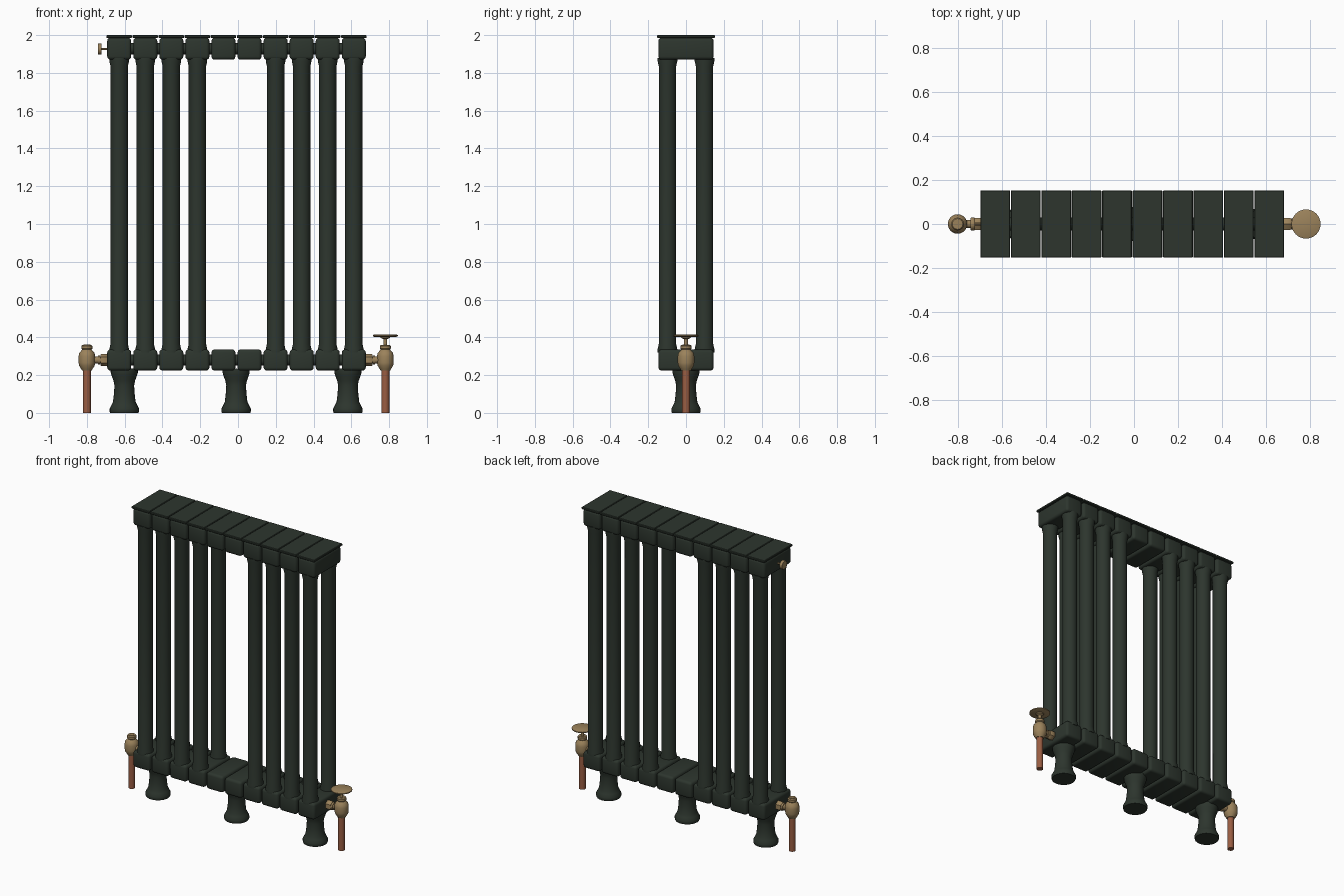
import bpy, bmesh, math
from mathutils import Matrix, Vector

if "Cube" in bpy.data.objects:
    bpy.data.objects.remove(bpy.data.objects["Cube"])


def material(name, rgb):
    m = bpy.data.materials.new(name)
    m.diffuse_color = (*rgb, 1)
    m.use_nodes = True
    m.node_tree.nodes["Principled BSDF"].inputs["Base Color"].default_value = m.diffuse_color
    return m


GREEN = material("dark green paint", (0.026, 0.036, 0.027))
BRASS = material("aged brass", (0.33, 0.225, 0.105))
COPPER = material("copper", (0.32, 0.11, 0.055))


def finish(bm, name, mat):
    bmesh.ops.recalc_face_normals(bm, faces=bm.faces)
    me = bpy.data.meshes.new(name)
    bm.to_mesh(me)
    bm.free()
    me.materials.append(mat)
    for p in me.polygons:
        p.use_smooth = True
    me.set_sharp_from_angle(angle=math.radians(35))
    ob = bpy.data.objects.new(name, me)
    bpy.context.collection.objects.link(ob)
    return ob


def lathe(name, mat, profile, loc, sides=24, axis="Z"):
    """Closed solid turned from (radius, height) points."""
    bm = bmesh.new()
    rings = []
    for r, h in profile:
        rings.append([bm.verts.new((r * math.cos(2 * math.pi * k / sides),
                                    r * math.sin(2 * math.pi * k / sides), h))
                      for k in range(sides)])
    for a, b in zip(rings, rings[1:]):
        for k in range(sides):
            n = (k + 1) % sides
            bm.faces.new((a[k], a[n], b[n], b[k]))
    bm.faces.new(rings[0][::-1])
    bm.faces.new(rings[-1])
    rot = Matrix.Rotation(math.pi / 2, 4, "Y") if axis == "X" else Matrix()
    bm.transform(Matrix.Translation(Vector(loc)) @ rot)
    return finish(bm, name, mat)


def box(name, mat, loc, size, bevel, segments):
    bm = bmesh.new()
    bmesh.ops.create_cube(bm, size=1)
    bm.transform(Matrix.Translation(Vector(loc)) @ Matrix.Diagonal((*size, 1)))
    bmesh.ops.bevel(bm, geom=bm.edges[:], offset=bevel, segments=segments,
                    profile=0.5, affect="EDGES")
    return finish(bm, name, mat)


# Ten sections; the middle two have no columns
PITCH = 0.138
XS = [-0.629 + i * PITCH for i in range(10)]
for i, x in enumerate(XS):
    box(f"top_header_{i}", GREEN, (x, 0, 1.928), (0.127, 0.292, 0.116), 0.017, 3)
    box(f"bottom_header_{i}", GREEN, (x, 0, 0.28), (0.127, 0.292, 0.112), 0.017, 3)
    box(f"cap_plate_{i}", GREEN, (x, 0, 1.992), (0.135, 0.305, 0.015), 0.003, 1)
    if i not in (4, 5):
        for side, y in (("front", -0.098), ("back", 0.098)):
            lathe(f"{side}_column_{i}", GREEN,
                  [(0.052, 0.32), (0.052, 0.338), (0.046, 0.365),
                   (0.046, 1.835), (0.052, 1.862), (0.052, 1.88)], (x, y, 0))

# Short joints between neighbouring sections
for i, x in enumerate(XS[:-1]):
    for part, z in (("top", 1.928), ("bottom", 0.28)):
        lathe(f"{part}_joint_{i}", GREEN, [(0.03, -0.015), (0.03, 0.015)],
              (x + PITCH / 2, 0, z), 16, "X")

# Turned feet
for i, x in enumerate((-0.602, -0.01, 0.582)):
    lathe(f"foot_{i}", GREEN,
          [(0.075, 0), (0.078, 0.008), (0.078, 0.022), (0.068, 0.042),
           (0.06, 0.058), (0.055, 0.1), (0.052, 0.145), (0.057, 0.17),
           (0.068, 0.2), (0.072, 0.215), (0.072, 0.235)], (x, 0, 0))

# Pipes and valves at both ends
for side, x, s in (("left", -0.8, 1), ("right", 0.78, -1)):
    lathe(f"{side}_pipe", COPPER, [(0.021, 0), (0.021, 0.25)], (x, 0, 0))
    lathe(f"{side}_valve_body", BRASS,
          [(0.026, 0.225), (0.03, 0.232), (0.041, 0.25), (0.044, 0.265),
           (0.044, 0.3), (0.04, 0.318), (0.029, 0.33), (0.025, 0.335),
           (0.029, 0.34), (0.029, 0.354), (0.024, 0.36)], (x, 0, 0))
    lathe(f"{side}_valve_neck", BRASS, [(0.018, -0.055), (0.018, 0.055)],
          (x + s * 0.06, 0, 0.28), 20, "X")
    edge = -0.692 if s > 0 else 0.676
    lathe(f"{side}_valve_collar", BRASS, [(0.024, -0.006), (0.024, 0.006)],
          (edge - s * 0.044, 0, 0.28), 20, "X")
    lathe(f"{side}_valve_nut", BRASS,
          [(0.028, -0.02), (0.032, -0.015), (0.032, 0.015), (0.028, 0.02)],
          (edge - s * 0.017, 0, 0.28), 6, "X")

# Handwheel on the right valve, plain locking cap on the left
lathe("valve_stem", BRASS, [(0.01, 0.35), (0.01, 0.39), (0.024, 0.397), (0.028, 0.408)],
      (0.78, 0, 0))
lathe("handwheel", BRASS,
      [(0.06, 0.403), (0.066, 0.406), (0.066, 0.412), (0.06, 0.415)], (0.78, 0, 0), 32)
lathe("locking_cap", BRASS, [(0.018, 0.355), (0.018, 0.363)], (-0.8, 0, 0))

# Air vent on the left end
lathe("air_vent", BRASS, [(0.027, -0.01), (0.029, -0.007), (0.029, 0.007), (0.027, 0.01)],
      (-0.732, 0, 1.926), 20, "X")
lathe("air_vent_stem", BRASS, [(0.006, -0.02), (0.006, 0.02)], (-0.705, 0, 1.926), 10, "X")
